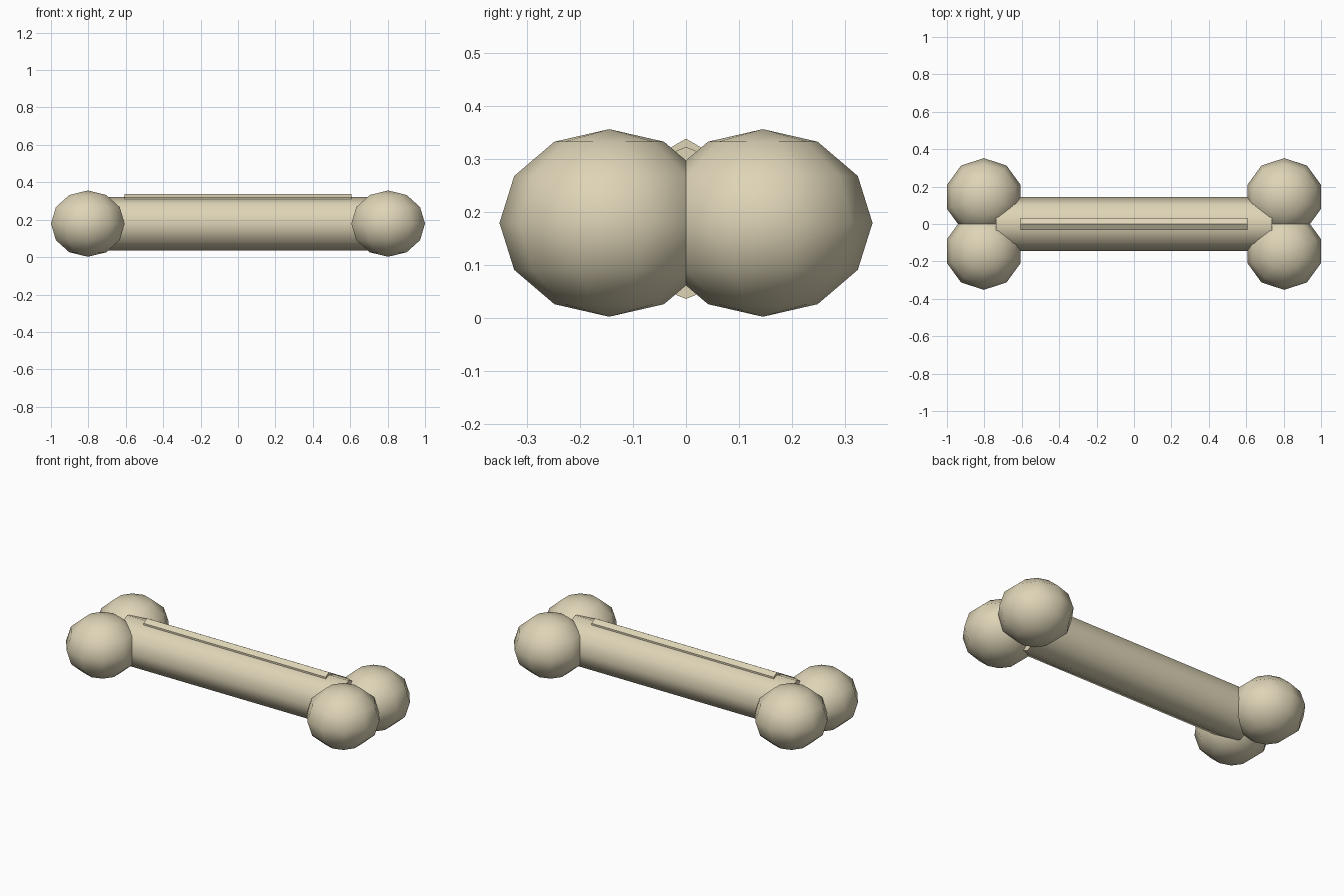
import bpy
import math

if "Cube" in bpy.data.objects:
    bpy.data.objects.remove(bpy.data.objects["Cube"])

bone = bpy.data.materials.new("bone")
bone.diffuse_color = (0.73, 0.66, 0.47, 1)
bone.use_nodes = True
bone.node_tree.nodes["Principled BSDF"].inputs["Base Color"].default_value = bone.diffuse_color
MID_Z = 0.179


def finish(name, angle):
    ob = bpy.context.object
    ob.name = name
    ob.data.materials.append(bone)
    bpy.ops.object.transform_apply(location=False, rotation=True, scale=True)
    bpy.ops.object.shade_smooth_by_angle(angle=math.radians(angle))
    return ob


def rod(name, sides, radius, length, z, angle):
    # cylinder lying along x with one corner pointing straight up
    bpy.ops.mesh.primitive_cylinder_add(vertices=sides, radius=radius, depth=length,
                                        location=(0, 0, z), rotation=(0, math.pi / 2, 0))
    ob = bpy.context.object
    bpy.ops.object.transform_apply(location=False, rotation=True, scale=False)
    ob.rotation_euler = (math.pi / 2, 0, 0)
    return finish(name, angle)


# Shaft and the narrow ridge along its top
rod("shaft", 8, 0.1435, 1.476, MID_Z, 50)
rod("top_ridge", 6, 0.036, 1.214, 0.302, 30)

# Two knobs at each end, slightly flattened
for sx, end in ((-1, "left"), (1, "right")):
    for sy, side in ((-1, "front"), (1, "back")):
        bpy.ops.mesh.primitive_uv_sphere_add(segments=10, ring_count=6, radius=0.207,
                                             location=(sx * 0.803, sy * 0.145, MID_Z))
        bpy.context.object.scale = (1, 1, 0.177 / 0.207)
        finish(f"{end}_{side}_knob", 60)
